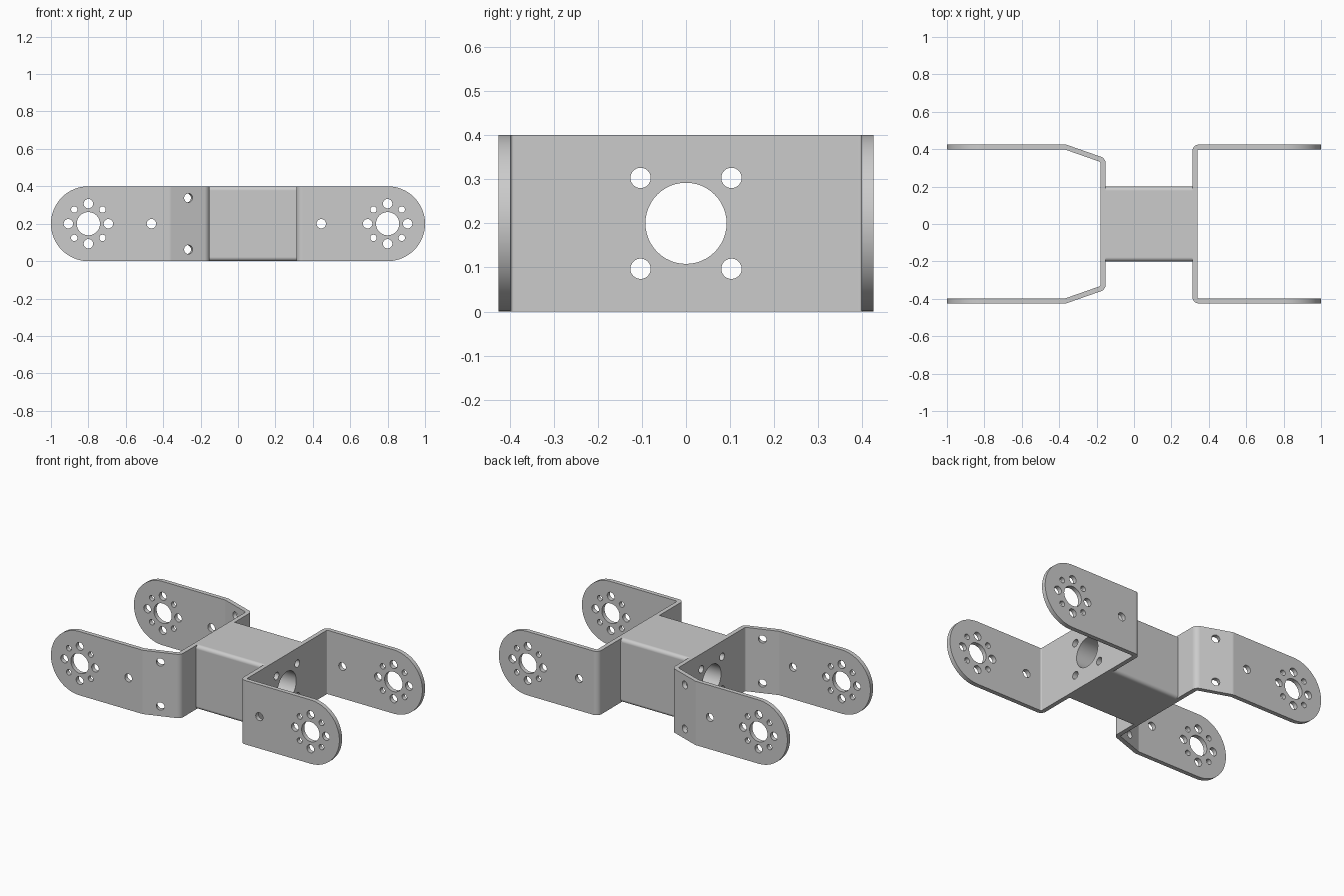
import bpy
import bmesh
from math import pi, sin, cos, tan
from mathutils import Vector, Matrix

cube = bpy.data.objects.get("Cube")
if cube:
    bpy.data.objects.remove(cube, do_unlink=True)

HEIGHT, MID, THICK = 0.40, 0.20, 0.027
ARM_Y = 0.411

metal = bpy.data.materials.new("grey metal")
metal.use_nodes = True
GREY = (0.6, 0.6, 0.6, 1)
metal.diffuse_color = GREY
metal.node_tree.nodes["Principled BSDF"].inputs["Base Color"].default_value = GREY


def make_object(name, bm):
    bmesh.ops.recalc_face_normals(bm, faces=bm.faces)
    mesh = bpy.data.meshes.new(name)
    bm.to_mesh(mesh)
    bm.free()
    mesh.materials.append(metal)
    obj = bpy.data.objects.new(name, mesh)
    bpy.context.collection.objects.link(obj)
    return obj


def prism(name, outline, direction):
    bm = bmesh.new()
    face = bm.faces.new([bm.verts.new(p) for p in outline])
    new = bmesh.ops.extrude_face_region(bm, geom=[face])["geom"]
    bmesh.ops.translate(bm, vec=direction,
                        verts=[v for v in new if isinstance(v, bmesh.types.BMVert)])
    return make_object(name, bm)


def fillet(path, radius, steps=8):
    """Round the inner corners of an open path."""
    out = [path[0]]
    for a, p, b in zip(path, path[1:], path[2:]):
        u, v = (a - p).normalized(), (b - p).normalized()
        half = u.angle(v) / 2
        centre = p + (u + v).normalized() * radius / sin(half)
        start = (p + u * radius / tan(half) - centre).normalized()
        end = (p + v * radius / tan(half) - centre).normalized()
        out += [centre + start.slerp(end, i / steps).normalized() * radius
                for i in range(steps + 1)]
    return out + [path[-1]]


def thicken(path, thickness):
    """Turn a centre line into a closed strip outline."""
    sides = ([], [])
    for i, p in enumerate(path):
        t1 = (p - path[max(i - 1, 0)]).normalized()
        t2 = (path[min(i + 1, len(path) - 1)] - p).normalized()
        t = (t1 + t2).normalized()
        ref = t1 if t1.length else t2
        normal = Vector((-t.y, t.x, 0)) * thickness / 2 / t.dot(ref)
        sides[0].append(p + normal)
        sides[1].append(p - normal)
    return sides[0] + sides[1][::-1]


def drills(holes):
    """Cylinders given as (centre, axis, radius, length)."""
    bm = bmesh.new()
    for centre, axis, radius, length in holes:
        turn = Vector(axis).to_track_quat("Z", "Y").to_matrix().to_4x4()
        bmesh.ops.create_cone(bm, cap_ends=True, segments=48, radius1=radius,
                              radius2=radius, depth=length,
                              matrix=Matrix.Translation(centre) @ turn)
    return make_object("drill_cutter", bm)


def boolean(obj, cutter, operation):
    cutter.hide_render = True
    mod = obj.modifiers.new("cut", "BOOLEAN")
    mod.operation, mod.solver, mod.object = operation, "EXACT", cutter
    bpy.context.view_layer.objects.active = obj
    bpy.ops.object.modifier_apply(modifier=mod.name)
    bpy.data.objects.remove(cutter, do_unlink=True)


def finish(obj):
    bpy.ops.object.select_all(action="DESELECT")
    obj.select_set(True)
    bpy.context.view_layer.objects.active = obj
    bpy.ops.object.shade_smooth_by_angle(angle=pi / 6)
    mod = obj.modifiers.new("flat normals", "WEIGHTED_NORMAL")
    mod.keep_sharp = True


# Lengthwise bore with four screw holes around it
core_holes = [((0, 0, MID), (1, 0, 0), 0.092, 1.2)]
core_holes += [((0, y, MID + z), (1, 0, 0), 0.023, 1.2)
               for y in (-0.103, 0.103) for z in (-0.103, 0.103)]


def bracket(name, side, half_path, bend, single_hole_x, extra_holes):
    # Bent strip, mirrored front to back
    half = [Vector((x, y, 0)) for x, y in half_path]
    path = half + [Vector((p.x, -p.y, 0)) for p in reversed(half)]
    obj = prism(name, thicken(fillet(path, bend), THICK), (0, 0, HEIGHT))

    # Round arm ends
    arc = [(side * (0.8 + 0.2 * cos(a)), -1, MID + 0.2 * sin(a))
           for a in (pi * (i / 48 - 0.5) for i in range(49))]
    ends = [(0, -1, HEIGHT + 0.01), (0, -1, -0.01)]
    boolean(obj, prism("end_cutter", arc + ends, (0, 2, 0)), "INTERSECT")

    # Ring of holes in both arms
    hub = Vector((side * 0.8, 0, MID))
    holes = [(hub, (0, 1, 0), 0.062, 1.2),
             ((single_hole_x, 0, MID), (0, 1, 0), 0.025, 1.2)]
    for i in range(8):
        a = i * pi / 4
        offset = Vector((cos(a), 0, sin(a))) * 0.107
        holes.append((hub + offset, (0, 1, 0), 0.017 if i % 2 else 0.025, 1.2))
    boolean(obj, drills(holes), "DIFFERENCE")
    boolean(obj, drills(core_holes + extra_holes), "DIFFERENCE")
    finish(obj)


# Square-cornered bracket
bracket("left_bracket", 1, [(1, ARM_Y), (0.326, ARM_Y)], 0.02, 0.445, [])

# Bracket with slanted shoulders, drilled square to the slope
slope_holes = [((-0.27, s * 0.377, z), (0.071, s * 0.2, 0), 0.024, 0.15)
               for s in (-1, 1) for z in (0.062, 0.338)]
bracket("right_bracket", -1, [(-1, ARM_Y), (-0.365, ARM_Y), (-0.165, 0.341)],
        0.025, -0.463, slope_holes)

# Middle block with rounded long edges
x0, x1, r = -0.152, 0.313, 0.022
corners = [(sy * (0.2 - r), MID + sz * (0.2 - r), start)
           for sy, sz, start in ((1, 1, 0), (-1, 1, 1), (-1, -1, 2), (1, -1, 3))]
outline = [(x0, y + r * cos(a), z + r * sin(a)) for y, z, start in corners
           for a in ((start + i / 8) * pi / 2 for i in range(9))]
block = prism("middle_block", outline, (x1 - x0, 0, 0))
boolean(block, drills(core_holes), "DIFFERENCE")
finish(block)
